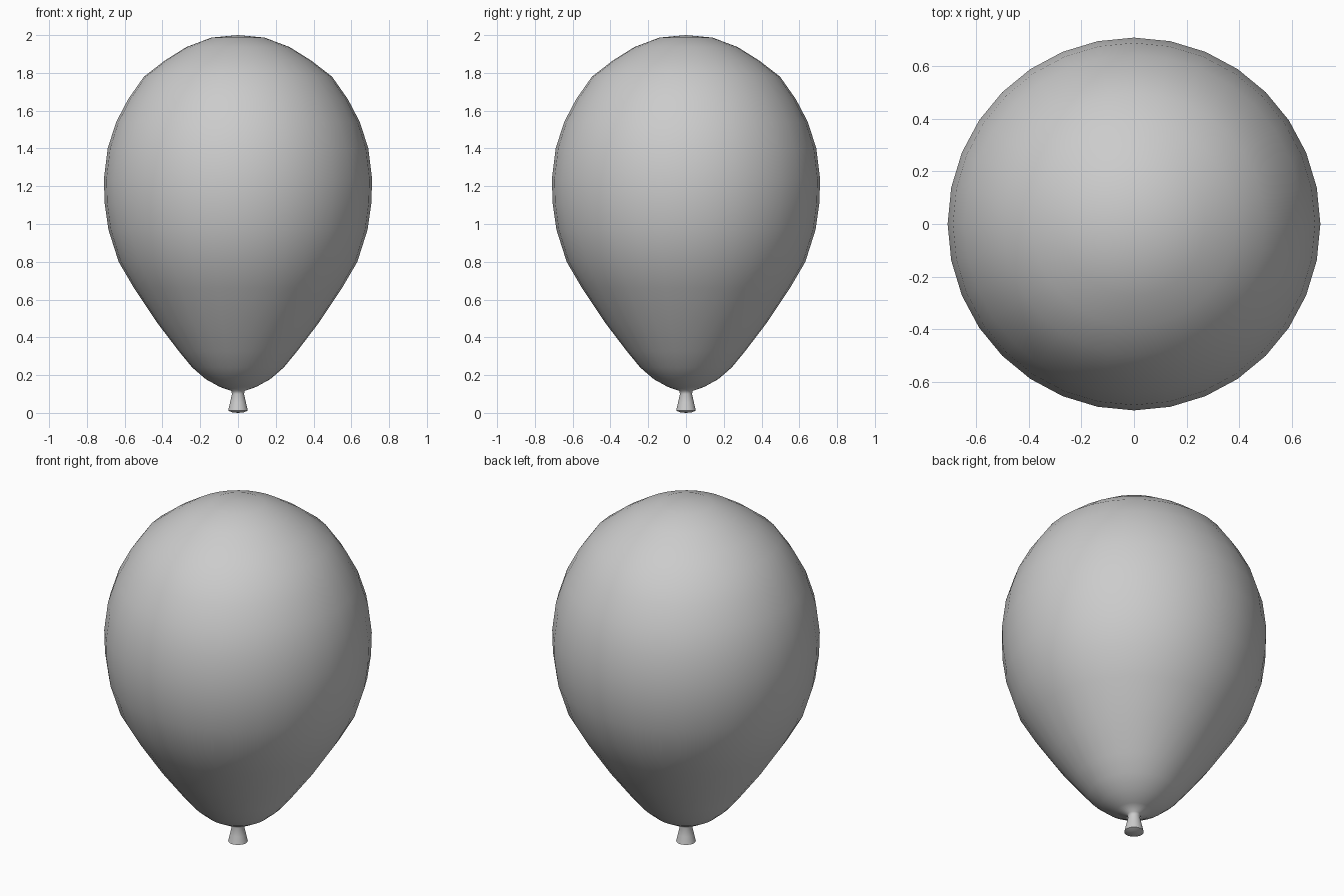
import bpy, bmesh, math

if "Cube" in bpy.data.objects:
    bpy.data.objects.remove(bpy.data.objects["Cube"])

SIDES = 32


def lathe(name, profile):
    """Revolve (radius, z) points about the z axis; radius 0 makes a pole."""
    bm = bmesh.new()
    verts = [bm.verts.new((r, 0, z)) for r, z in profile]
    edges = [bm.edges.new(pair) for pair in zip(verts, verts[1:])]
    bmesh.ops.spin(bm, geom=verts + edges, cent=(0, 0, 0), axis=(0, 0, 1),
                   angle=math.tau, steps=SIDES, use_duplicate=False)
    bmesh.ops.remove_doubles(bm, verts=bm.verts, dist=0.0005)
    bmesh.ops.recalc_face_normals(bm, faces=bm.faces)
    mesh = bpy.data.meshes.new(name)
    bm.to_mesh(mesh)
    bm.free()
    obj = bpy.data.objects.new(name, mesh)
    bpy.context.collection.objects.link(obj)
    bpy.context.view_layer.objects.active = obj
    obj.select_set(True)
    bpy.ops.object.shade_smooth_by_angle(angle=math.radians(60))
    return obj


# Flared mouth and pinched neck
neck = [(0, 0), (0.03, 0.003), (0.052, 0.012), (0.042, 0.055),
        (0.032, 0.10), (0.036, 0.117)]

# Teardrop body, from the neck up to the crown
body = [(0.095, 0.137), (0.17, 0.178), (0.242, 0.24), (0.312, 0.325),
        (0.428, 0.477), (0.55, 0.66), (0.632, 0.80), (0.686, 0.97),
        (0.706, 1.11), (0.71, 1.24), (0.69, 1.40), (0.645, 1.54),
        (0.582, 1.66), (0.498, 1.78), (0.388, 1.865), (0.273, 1.937),
        (0.14, 1.987), (0, 2.0)]

lathe("balloon", neck + body)
